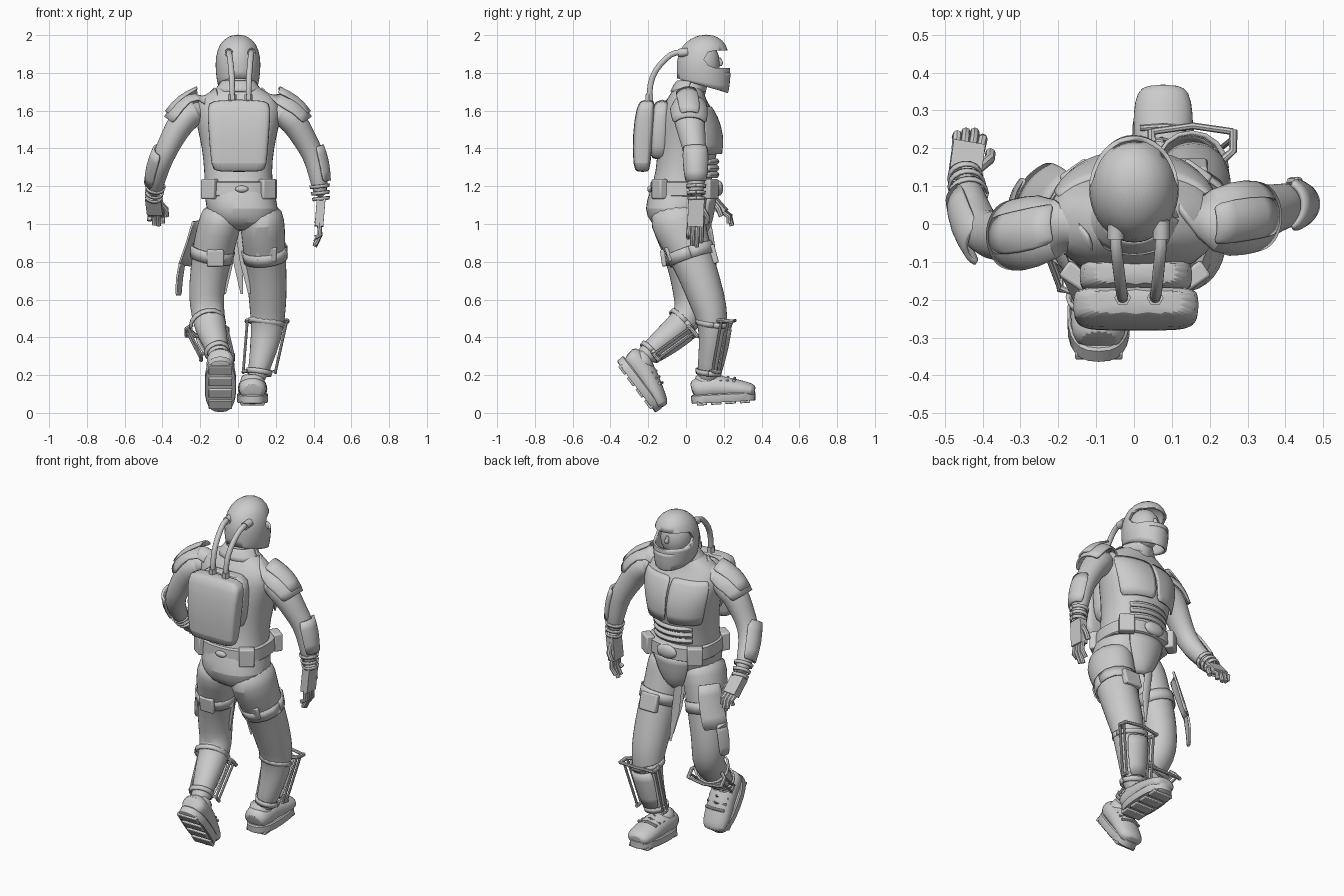
import bpy, bmesh, math
from mathutils import Vector, Matrix

def finish(name, bm, sub=0, thick=0, bevel=0, angle=40):
    bmesh.ops.recalc_face_normals(bm, faces=bm.faces)
    me = bpy.data.meshes.new(name)
    bm.to_mesh(me); bm.free()
    me.shade_smooth()
    me.set_sharp_from_angle(angle=math.radians(angle))
    ob = bpy.data.objects.new(name, me)
    bpy.context.collection.objects.link(ob)
    if bevel:
        m = ob.modifiers.new("bevel", 'BEVEL'); m.width = bevel; m.segments = 2
    if sub:
        m = ob.modifiers.new("subdivide", 'SUBSURF'); m.levels = m.render_levels = sub
    if thick:
        m = ob.modifiers.new("shell", 'SOLIDIFY'); m.thickness = thick; m.offset = 0
    return ob

def loft(name, secs, a0=0, a1=360, n=16, flat=False, p=2, thick=0, sub=1, cut=None):
    """Skin rings (x, y, z, rx, ry) along a path; a partial angle range gives a curved plate."""
    bm = bmesh.new()
    c = [Vector(s[:3]) for s in secs]
    full = a1 - a0 == 360
    rings = []
    for i, s in enumerate(secs):
        t = Vector((0, 0, 1)) if flat else (c[min(i+1, len(c)-1)] - c[max(i-1, 0)]).normalized()
        ref = Vector((0, 1, 0)) if abs(t.x) > .95 else Vector((1, 0, 0))
        u = (ref - t * ref.dot(t)).normalized()
        v = t.cross(u)
        ring = []
        for k in range(n if full else n + 1):
            a = math.radians(a0 + (a1 - a0) * k / n)
            ca, sa = [math.copysign(abs(f) ** (2 / p), f) for f in (math.cos(a), math.sin(a))]
            ring.append(bm.verts.new(c[i] + u * s[3] * ca + v * s[4] * sa))
        rings.append(ring)
    for r, q in zip(rings, rings[1:]):
        for k in range(n):
            j = (k + 1) % len(r)
            bm.faces.new((r[k], r[j], q[j], q[k]))
    if full:
        bm.faces.new(rings[0]); bm.faces.new(rings[-1])
    if cut:
        bmesh.ops.bisect_plane(bm, geom=bm.verts[:] + bm.edges[:] + bm.faces[:], plane_co=cut[0],
                               plane_no=cut[1], clear_inner=True)
    return finish(name, bm, sub, thick)

def tube(name, pts, r, n=8, sub=0):
    return loft(name, [(*q, r, r) for q in pts], n=n, sub=sub)

def box(name, loc, size, rot=(0, 0, 0), bevel=.008):
    bm = bmesh.new()
    bmesh.ops.create_cube(bm, size=1, matrix=Matrix.Diagonal((*size, 1)))
    ob = finish(name, bm, bevel=bevel)
    ob.location = loc
    ob.rotation_euler = [math.radians(a) for a in rot]
    return ob

def ball(name, loc, r):
    bm = bmesh.new()
    bmesh.ops.create_uvsphere(bm, u_segments=16, v_segments=10, radius=1, matrix=Matrix.Diagonal((*r, 1)))
    ob = finish(name, bm)
    ob.location = loc
    return ob

# Torso, neck and head
loft("torso", [(.03, -.04, .96, .08, .07), (.03, -.05, 1.0, .165, .14), (.025, -.053, 1.08, .198, .172),
               (.005, -.028, 1.17, .183, .165), (0, -.01, 1.28, .18, .148), (0, .01, 1.4, .192, .165),
               (0, .02, 1.5, .215, .168), (0, .01, 1.59, .235, .142), (0, 0, 1.655, .22, .108),
               (0, .01, 1.70, .15, .085), (0, .02, 1.745, .08, .068)], flat=True, n=20, p=2.3)
loft("neck", [(0, .01, 1.64, .095, .085), (0, .04, 1.73, .075, .07), (0, .07, 1.82, .07, .07)])
loft("collar", [(0, .01, 1.70, .125, .09), (0, .02, 1.74, .095, .08), (0, .03, 1.755, .085, .075)],
     flat=True, a0=0, a1=359.9, thick=.012)
ball("face", (0, .085, 1.85), (.088, .095, .12))
loft("nose", [(0, .17, 1.885, .01, .012), (0, .185, 1.85, .016, .018), (0, .18, 1.835, .012, .01)], n=8)

# Helmet shell with visor opening
helmet = loft("helmet", [(0, .105, 1.66, .07, .085), (0, .108, 1.70, .092, .112), (0, .095, 1.77, .109, .137),
                         (0, .09, 1.85, .116, .137), (0, .095, 1.92, .106, .125), (0, .103, 1.97, .077, .09),
                         (0, .107, 1.996, .028, .03)], flat=True, n=20, thick=.014,
              cut=((0, .2, 1.70), (0, .075, .25)))
bm = bmesh.new()
prof = [(.095, 1.87), (.115, 1.908), (.15, 1.918), (.3, 1.922), (.3, 1.825), (.155, 1.825), (.12, 1.84)]
f = bm.faces.new([bm.verts.new((-.2, y, z)) for y, z in prof])
g = bmesh.ops.extrude_face_region(bm, geom=[f])["geom"]
bmesh.ops.translate(bm, vec=(.4, 0, 0), verts=[v for v in g if isinstance(v, bmesh.types.BMVert)])
cutter = finish("visor_cutter", bm)
cutter.hide_render = True
cutter.display_type = 'WIRE'
m = helmet.modifiers.new("visor", 'BOOLEAN'); m.operation = 'DIFFERENCE'; m.object = cutter
loft("chin_guard", [(0, .1, 1.715, .09, .112), (0, .097, 1.76, .1, .132), (0, .095, 1.80, .106, .135)],
     a0=40, a1=140, flat=True, thick=.012)
for z in (1.745, 1.77):
    box("chin_vent", (0, .231 - (1.795 - z) * .2, z), (.05, .01, .01), bevel=.003)

# Backpack and breathing hoses
loft("backpack", [(.005, -.23, 1.275, .125, .03), (.005, -.235, 1.295, .148, .046), (.005, -.228, 1.48, .16, .056),
                  (.005, -.213, 1.62, .17, .05), (.005, -.203, 1.66, .155, .034)], flat=True, n=24, p=5)
loft("backpack_frame", [(.005, -.145, 1.34, .11, .035), (.005, -.145, 1.38, .145, .05),
                        (.005, -.135, 1.6, .155, .05), (.005, -.125, 1.66, .13, .035)], flat=True, n=24, p=4)
for s in (-1, 1):
    x0, x1 = .013 + s * .043, .012 + s * .06
    tube("hose", [(x0, -.195, 1.63), (x0, -.193, 1.74), (x0 + s * .005, -.165, 1.815), (x1 - s * .005, -.10, 1.885),
                  (x1, -.06, 1.91), (x1, .01, 1.91)], .017, sub=1)
    tube("hose_socket", [(x0, -.195, 1.64), (x0, -.195, 1.685)], .022, n=6)
    tube("helmet_socket", [(x1, -.04, 1.905), (x1, .01, 1.91)], .022, n=12)

# Chest and belly plating
for s in (-1, 1):
    c = 90 - s * 33
    loft("chest_plate", [(0, .015, 1.37, .19, .172), (0, .022, 1.47, .212, .175), (0, .015, 1.57, .232, .15),
                         (0, .008, 1.62, .215, .122)], a0=c - 32, a1=c + 32, n=8, flat=True, p=2.3, thick=.01)
for z in (1.26, 1.295, 1.33):
    loft("belly_ridge", [(0, .005, z - .014, .165, .155), (0, .01, z, .17, .168), (0, .005, z + .014, .168, .158)],
         a0=42, a1=138, n=10, flat=True, thick=.01)

# Belt with pouches, buckle and front guard
loft("belt", [(.005, -.008, z, rx, ry) for z, rx, ry in ((1.145, .19, .175), (1.15, .195, .183), (1.22, .193, .18),
              (1.225, .186, .172))], flat=True, n=24, p=2.5, sub=0)
for x, y, r in ((-.15, -.14, 35), (.155, -.14, -35), (-.15, .13, -35), (.16, .13, 35)):
    box("belt_pouch", (x, y, 1.185), (.085, .05, .105), (0, 0, -r))
ball("buckle", (.005, .175, 1.19), (.065, .022, .04))
ball("back_clasp", (.02, -.19, 1.185), (.035, .015, .018))
loft("front_guard", [(.015, -.02, 1.15, .185, .175), (.015, -.015, 1.06, .15, .158), (.015, 0, .98, .1, .125),
                     (.015, 0, .94, .05, .09)], a0=50, a1=130, n=10, flat=True, thick=.016)

# Legs
loft("right_leg", [(.12, -.05, 1.1, .1, .13), (.13, -.05, 1.02, .122, .155), (.135, 0, .9, .117, .126),
                   (.153, .06, .75, .107, .108), (.157, .112, .6, .103, .1), (.158, .14, .5, .092, .085),
                   (.15, .142, .4, .084, .073), (.12, .125, .27, .062, .062), (.09, .11, .15, .05, .055)])
loft("left_leg", [(-.08, -.05, 1.1, .095, .13), (-.09, -.045, 1.02, .118, .152), (-.125, -.015, .9, .114, .124),
                  (-.153, .015, .75, .102, .105), (-.17, .025, .62, .095, .093), (-.16, .025, .53, .09, .086),
                  (-.147, -.03, .455, .085, .082), (-.125, -.12, .385, .072, .068), (-.102, -.2, .315, .055, .055),
                  (-.095, -.24, .275, .05, .05)])

# Boots: built flat with the heel at the origin, then posed
def boot(name, loc, pitch):
    parts = [loft(name + "_upper", [(0, .005, .075, .055, .045), (0, .03, .085, .074, .066), (0, .11, .092, .077, .07),
                                    (0, .18, .085, .079, .062), (0, .27, .07, .082, .05), (0, .325, .062, .07, .04),
                                    (0, .34, .058, .045, .025)]),
             loft(name + "_cuff", [(0, .085, .08, .07, .07), (0, .087, .135, .066, .066), (0, .09, .165, .058, .06)]),
             loft(name + "_sole", [(0, .17, .01, .08, .165), (0, .17, .014, .083, .17), (0, .17, .05, .083, .172),
                                   (0, .17, .056, .077, .165)], flat=True, n=24, p=2.6, sub=0)]
    for i in range(4):
        parts.append(box(name + "_tread", (0, .055 + .076 * i, .01), (.125, .055, .022), bevel=.004))
    for i in range(3):
        parts.append(tube(name + "_lace", [(-.06, .16 + .035 * i, .12), (0, .165 + .035 * i, .146 - .006 * i),
                                           (.06, .16 + .035 * i, .12)], .008))
    mat = Matrix.Translation(loc) @ Matrix.Rotation(math.radians(pitch), 4, 'X')
    for o in parts:
        o.matrix_world = mat @ Matrix.Translation(o.location)

boot("right_boot", (.077, .03, .038), 3)
boot("left_boot", (-.093, -.375, .267), -53)

# Shin braces: knee band, guard, side rods and ankle band
def brace(name, knee, ankle):
    k, a = Vector(knee), Vector(ankle)
    d = (a - k).normalized()
    X = Vector((1, 0, 0))
    fr = -d.cross(X).normalized()
    at = lambda q, side, front: tuple(k.lerp(a, q) + X * side + fr * front)
    ring = lambda q, r: (*k.lerp(a, q), r, r)
    loft(name + "_knee_band", [ring(.03, .094), ring(.11, .092)], a0=0, a1=359.9, sub=0, thick=.01)
    loft(name + "_ankle_band", [ring(.82, .066), ring(.9, .062)], a0=0, a1=359.9, sub=0, thick=.01)
    loft(name + "_shin_guard", [ring(.14, .093), ring(.45, .088), ring(.8, .068)], a0=-140, a1=-40, n=8, thick=.01)
    for s in (-1, 1):
        for off in (.04, .075):
            tube(name + "_rod", [at(0, s * .105, off), at(.85, s * .085, off - .02)], .007)
        tube(name + "_top_bracket", [at(.03, s * .08, .02), at(.02, s * .108, .045), at(.02, s * .108, .1)], .011)
        tube(name + "_low_bracket", [at(.84, s * .05, .01), at(.84, s * .085, .02), at(.84, s * .085, .065)], .01)
    tube(name + "_cross_bar", [at(.02, -.108, .095), at(0, 0, .11), at(.02, .108, .095)], .009)

brace("right_brace", (.155, .15, .5), (.105, .115, .17))
brace("left_brace", (-.165, 0, .485), (-.1, -.22, .295))

# Thigh straps, pouches, torn side flap and hanging straps
loft("right_thigh_strap", [(.139, .015, .87, .12, .126), (.146, .035, .81, .115, .12)], a0=0, a1=359.9, thick=.008, sub=0)
loft("left_thigh_strap", [(-.132, -.007, .87, .115, .124), (-.143, .005, .81, .11, .117)], a0=0, a1=359.9, thick=.008, sub=0)
box("right_thigh_pouch", (.14, .145, .84), (.11, .035, .1), (15, 0, 0))
box("back_thigh_pouch", (.15, -.09, .84), (.11, .025, .08), (20, 0, 0))
box("left_back_pouch", (-.12, -.12, .82), (.09, .025, .09), (8, 0, 0))
loft("side_flap", [(-.125, .0, .98, .12, .14), (-.15, .02, .87, .125, .14), (-.175, .03, .75, .145, .14)],
     a0=190, a1=250, n=8, thick=.01)
loft("flap_tip", [(-.17, .03, .78, .14, .145), (-.185, .035, .69, .145, .14), (-.2, .04, .60, .13, .12)],
     a0=190, a1=218, n=4, thick=.01)
for x0, x1, y in ((-.03, -.07, .0), (.01, .06, .02), (-.02, .02, .1)):
    loft("hanging_strap", [(x0, y, .97, .025, .006), ((x0 + x1) / 2, y, .8, .025, .006), (x1, y + .02, .63, .006, .004)],
         n=8, sub=0)

# Arms with hands, shoulder pads and forearm guards
def hand(name, wrist, tip, across, thumb):
    w, t = Vector(wrist), Vector(tip)
    d = (t - w).normalized()
    a = Vector(across); a = (a - d * a.dot(d)).normalized()
    nrm = d.cross(a)
    L = (t - w).length
    bm = bmesh.new()
    bmesh.ops.create_cube(bm, size=1)
    o = finish(name + "_palm", bm, bevel=.015)
    o.matrix_world = Matrix.Translation(w + d * L * .28) @ Matrix((a * .085, nrm * .046, d * L * .58)).transposed().to_4x4()
    for i in range(4):
        q = i - 1.5
        e = (.9, 1, .97, .82)[i]
        tube(name + "_finger", [w + d * L * .5 + a * q * .021, w + d * L * .75 + a * q * .023 - nrm * thumb * .01,
                                w + d * L * e + a * q * .023 + nrm * thumb * .014], .0125)
    s = w + d * L * .15 - a * .03
    tube(name + "_thumb", [s, s + d * .05 - a * .03, s + d * .09 - a * .03 + nrm * thumb * .015], .014)

# per side: direction, shoulder y, lower-arm rings, fingertip, palm axis
arms = {"right": (1, .02, [(.4, .05, 1.37, .06, .06), (.425, .052, 1.27, .054, .055), (.44, .055, 1.13, .034, .038)],
                  (.42, .045, .88), (0, -1, 0)),
        "left": (-1, -.03, [(-.4, -.03, 1.35, .058, .062), (-.43, .035, 1.25, .051, .054), (-.447, .13, 1.14, .034, .036)],
                 (-.43, .255, 1.0), (-1, .2, 0))}
for side, (s, y, fore, tip, across) in arms.items():
    ye = fore[0][1]
    loft(side + "_arm", [(s * .14, 0, 1.61, .085, .10), (s * .23, y * .6, 1.60, .085, .095), (s * .3, y, 1.545, .076, .083),
                         (s * .35, (y + ye) / 2, 1.45, .064, .07)] + fore)
    hand(side + "_hand", fore[-1][:3], tip, across, s)
    mid = 0 if s > 0 else 180
    loft(side + "_shoulder_pad", [(s * .12, 0, 1.64, .08, .09), (s * .2, y * .6, 1.633, .088, .1), (s * .28, y, 1.58, .088, .1),
                                  (s * .325, y, 1.52, .078, .088)], a0=mid - 75, a1=mid + 75, n=10, thick=.01)
    loft(side + "_shoulder_ridge", [(s * .18, y * .6, 1.64, .094, .085), (s * .265, y, 1.6, .095, .085), (s * .315, y, 1.54, .088, .075)],
         a0=mid - 40, a1=mid + 40, n=8, thick=.01)
    e, f1, w = [Vector(q[:3]) for q in fore]
    loft(side + "_forearm_guard", [(*e.lerp(f1, -.35), .058, .064), (*e.lerp(f1, .5), .068, .068), (*f1.lerp(w, .35), .056, .054)],
         a0=mid - 70, a1=mid + 70, n=10, thick=.014)
    for q in (.5, .75, .97):
        r = .054 - .014 * q
        loft(side + "_wrist_band", [(*f1.lerp(w, q - .06), r + .004, r + .004), (*f1.lerp(w, q + .06), r, r)],
             a0=0, a1=359.9, thick=.008, sub=0)
